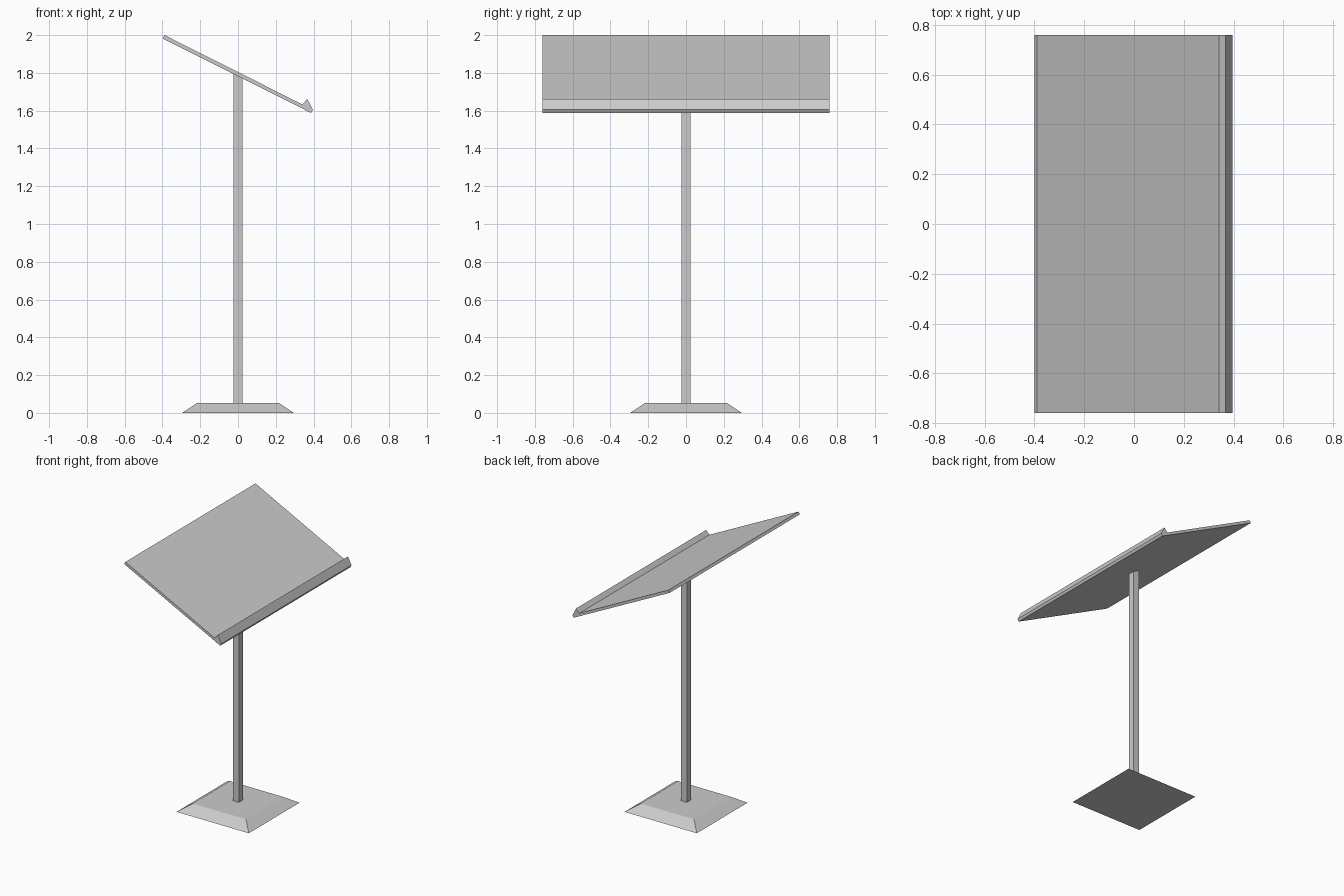
import bpy, bmesh

if "Cube" in bpy.data.objects:
    bpy.data.objects.remove(bpy.data.objects["Cube"])


def make_object(name, bm):
    bmesh.ops.recalc_face_normals(bm, faces=bm.faces)
    mesh = bpy.data.meshes.new(name)
    bm.to_mesh(mesh)
    bm.free()
    obj = bpy.data.objects.new(name, mesh)
    bpy.context.collection.objects.link(obj)
    return obj


def extrude_profile(name, profile, half_width):
    """Extrude an (x, z) outline along y, centred on y = 0."""
    bm = bmesh.new()
    face = bm.faces.new([bm.verts.new((x, -half_width, z)) for x, z in profile])
    result = bmesh.ops.extrude_face_region(bm, geom=[face])
    verts = [g for g in result["geom"] if isinstance(g, bmesh.types.BMVert)]
    bmesh.ops.translate(bm, verts=verts, vec=(0, 2 * half_width, 0))
    return make_object(name, bm)


def square_frustum(name, half_bottom, half_top, height):
    """Square block with sloping sides, standing on z = 0."""
    bm = bmesh.new()
    bmesh.ops.create_cube(bm, size=2)
    for v in bm.verts:
        half = half_top if v.co.z > 0 else half_bottom
        v.co = (v.co.x * half, v.co.y * half, height if v.co.z > 0 else 0)
    return make_object(name, bm)


# Bevelled floor plate
square_frustum("base_plate", 0.296, 0.217, 0.052)

# Square post, its top cut to the slope of the desk
extrude_profile("post", [(-0.025, 0.05), (0.025, 0.05), (0.025, 1.772), (-0.025, 1.797)], 0.025)

# Tilted desk board with the book-stop lip along its lower edge
extrude_profile("desk_board", [
    (-0.399, 1.982), (-0.389, 2.0),
    (0.341, 1.633), (0.367, 1.662),
    (0.396, 1.605), (0.387, 1.588),
], 0.76)
